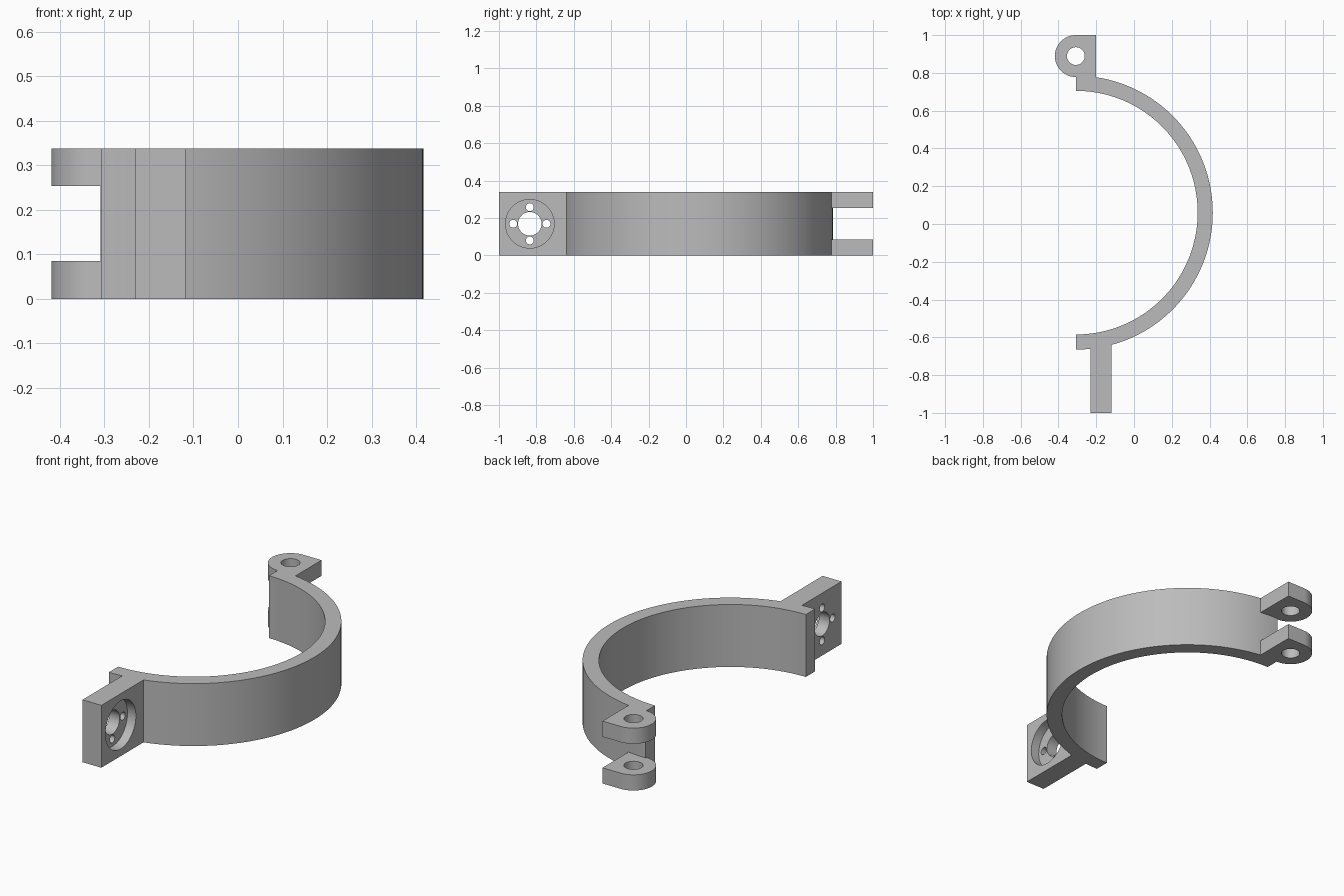
import bpy
import bmesh
from math import radians, cos, sin, acos, asin, pi
from mathutils import Matrix, Vector

if "Cube" in bpy.data.objects:
    bpy.data.objects.remove(bpy.data.objects["Cube"], do_unlink=True)

HEIGHT = 0.338
CX, CY = -0.308, 0.06              # centre of the band
R_IN, R_OUT = 0.645, 0.725
LUG_Y, LUG_R, LUG_X = 0.889, 0.111, -0.2
PLATE_X0, PLATE_X1 = -0.231, -0.118
BORE_Y, MID_Z = -0.835, HEIGHT / 2

grey = bpy.data.materials.new("plain grey")
grey.use_nodes = True
colour = (0.5, 0.5, 0.5, 1)
grey.diffuse_color = colour
grey.node_tree.nodes["Principled BSDF"].inputs["Base Color"].default_value = colour


def arc(cx, cy, r, a0, a1, n):
    steps = [a0 + (a1 - a0) * i / n for i in range(n + 1)]
    return [(cx + r * cos(a), cy + r * sin(a)) for a in steps]


def add_object(name, bm):
    bmesh.ops.recalc_face_normals(bm, faces=bm.faces)
    mesh = bpy.data.meshes.new(name)
    bm.to_mesh(mesh)
    bm.free()
    mesh.materials.append(grey)
    obj = bpy.data.objects.new(name, mesh)
    bpy.context.collection.objects.link(obj)
    return obj


def extrude_outline(name, points, z0, z1):
    bm = bmesh.new()
    face = bm.faces.new([bm.verts.new((x, y, z0)) for x, y in points])
    top = bmesh.ops.extrude_face_region(bm, geom=[face], use_keep_orig=True)["geom"]
    verts = [v for v in top if isinstance(v, bmesh.types.BMVert)]
    bmesh.ops.translate(bm, verts=verts, vec=(0, 0, z1 - z0))
    return add_object(name, bm)


def cylinder(name, centre, radius, depth, axis):
    bm = bmesh.new()
    turn = Vector((0, 0, 1)).rotation_difference(Vector(axis)).to_matrix().to_4x4()
    bmesh.ops.create_cone(bm, cap_ends=True, segments=48, radius1=radius,
                          radius2=radius, depth=depth,
                          matrix=Matrix.Translation(centre) @ turn)
    return add_object(name, bm)


def cut(target, cutter):
    cutter.hide_render = True
    mod = target.modifiers.new("cut", "BOOLEAN")
    mod.operation, mod.solver, mod.object = "DIFFERENCE", "EXACT", cutter
    bpy.context.view_layer.objects.active = target
    bpy.ops.object.modifier_apply(modifier=mod.name)
    bpy.data.objects.remove(cutter, do_unlink=True)


# Half-ring band with the hinge lug and the mounting plate in one outline
plate_angle = -acos((PLATE_X1 - CX) / R_OUT)
shelf_angle = -acos((PLATE_X0 - CX) / R_OUT)
lug_angle = acos((LUG_X - CX) / R_OUT)
outline = arc(CX, CY, R_IN, pi / 2, -pi / 2, 96)
outline += arc(CX, CY, R_OUT, -pi / 2, shelf_angle, 4)
outline += [(PLATE_X0, -1), (PLATE_X1, -1)]
outline += arc(CX, CY, R_OUT, plate_angle, lug_angle, 90)
outline += [(LUG_X, 1)]
outline += arc(CX, LUG_Y, LUG_R, pi / 2, 3 * pi / 2, 40)
clamp = extrude_outline("clamp_band", outline, 0, HEIGHT)

# Slot that splits the lug into two ears, following the band's outside
slot = arc(CX, CY, R_OUT, pi / 2, lug_angle - 0.06, 12)
slot += [(-0.1, 1.1), (-0.5, 1.1), (-0.5, 0.7), (CX - 0.01, 0.7)]
cut(clamp, extrude_outline("slot_cutter", slot, 0.085, 0.253))

# Hinge pin hole
cut(clamp, cylinder("pin_cutter", (CX, LUG_Y, MID_Z), 0.047, 1, (0, 0, 1)))

# Round recess, centre bore and four screw holes through the plate
plate_x = (PLATE_X0 + PLATE_X1) / 2
cut(clamp, cylinder("recess_cutter", (PLATE_X1, BORE_Y, MID_Z), 0.13, 0.1, (1, 0, 0)))
cut(clamp, cylinder("bore_cutter", (plate_x, BORE_Y, MID_Z), 0.063, 0.3, (1, 0, 0)))
for i in range(4):
    a = i * pi / 2
    spot = (plate_x, BORE_Y + 0.089 * cos(a), MID_Z + 0.089 * sin(a))
    cut(clamp, cylinder("screw_cutter", spot, 0.021, 0.3, (1, 0, 0)))

# Smooth the curved walls, keep the corners sharp
bpy.ops.object.select_all(action="DESELECT")
clamp.select_set(True)
bpy.context.view_layer.objects.active = clamp
bpy.ops.object.shade_smooth_by_angle(angle=radians(30))
